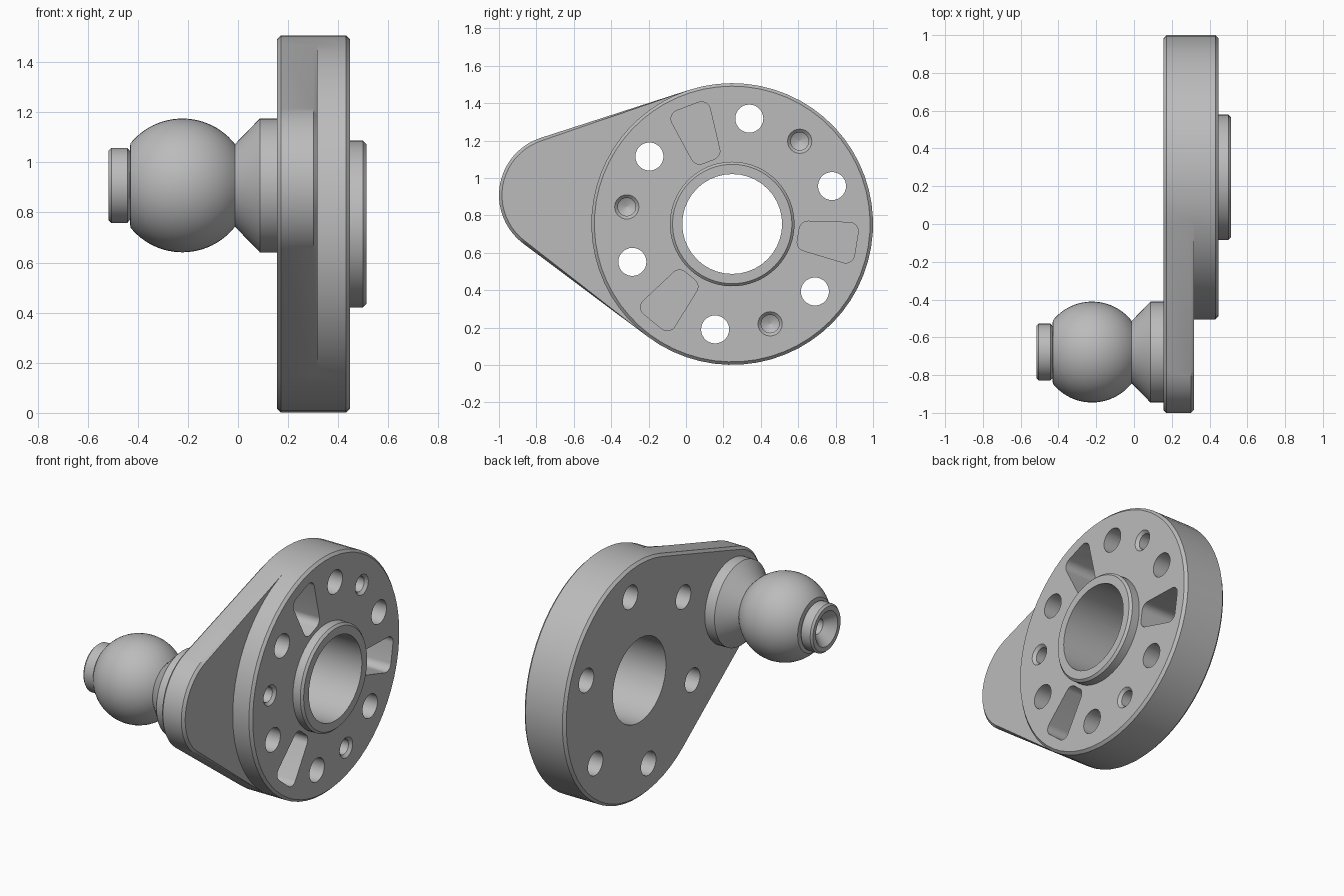
import bpy, bmesh, math
from math import cos, sin, pi, radians

if "Cube" in bpy.data.objects:
    bpy.data.objects.remove(bpy.data.objects["Cube"])

CY, CZ, R = 0.247, 0.754, 0.753      # disc axis (y, z) and radius
LY, LZ, LR = -0.678, 0.908, 0.322    # lug / ball axis and lug radius
BACK, STEP, FACE, TOP = 0.155, 0.317, 0.447, 0.513
CH = 0.016

grey = bpy.data.materials.new("machined_grey")
grey.diffuse_color = (0.5, 0.5, 0.5, 1)
grey.use_nodes = True
grey.node_tree.nodes["Principled BSDF"].inputs["Base Color"].default_value = grey.diffuse_color


def circle(y, z, r, n=32):
    return [(y + r * cos(2 * pi * i / n), z + r * sin(2 * pi * i / n)) for i in range(n)]


def loft(bm, layers):
    """Skin a stack of (x, outline) layers with equal point counts and cap the ends."""
    rings = [[bm.verts.new((x, y, z)) for y, z in pts] for x, pts in layers]
    n = len(rings[0])
    for a, b in zip(rings, rings[1:]):
        for i in range(n):
            j = (i + 1) % n
            bm.faces.new((a[i], a[j], b[j], b[i]))
    bm.faces.new(rings[0][::-1])
    bm.faces.new(rings[-1])


def turned(bm, y, z, profile, n=32):
    loft(bm, [(x, circle(y, z, r, n)) for x, r in profile])


def make(name, bm):
    bmesh.ops.remove_doubles(bm, verts=bm.verts, dist=1e-5)
    bmesh.ops.recalc_face_normals(bm, faces=bm.faces)
    me = bpy.data.meshes.new(name)
    bm.to_mesh(me)
    bm.free()
    me.materials.append(grey)
    ob = bpy.data.objects.new(name, me)
    bpy.context.collection.objects.link(ob)
    return ob


def smooth(ob):
    bpy.ops.object.select_all(action='DESELECT')
    ob.select_set(True)
    bpy.context.view_layer.objects.active = ob
    bpy.ops.object.shade_smooth_by_angle(angle=radians(30))


# Outlines: the disc arc is shared, the remaining points follow either lug or disc
phi = math.atan2(LZ - CZ, LY - CY)
half = math.acos((R - LR) / math.hypot(LY - CY, LZ - CZ))
t0, t1 = phi - half, phi + half
NR, NL = 40, 20
right = [t1 + (t0 + 2 * pi - t1) * i / NR for i in range(NR + 1)]
left_lug = [t0 + (t1 - t0) * i / NL for i in range(NL + 1)]
left_disc = [t0 + (t1 - t0) * (i + 1) / (NL + 2) for i in range(NL + 1)]


def arc(y, z, r, angles):
    return [(y + r * cos(a), z + r * sin(a)) for a in angles]


def teardrop(c_disc, c_lug):
    return arc(CY, CZ, R - c_disc, right) + arc(LY, LZ, LR - c_lug, left_lug)


def disc(r):
    return arc(CY, CZ, r, right + left_disc)


# Plate: teardrop back, raised disc and central boss in one skin
bm = bmesh.new()
loft(bm, [(BACK, teardrop(CH, CH)), (BACK + CH, teardrop(0, 0)),
          (STEP - CH, teardrop(0, 0)), (STEP, teardrop(0, CH)),
          (STEP, disc(R)), (FACE - CH, disc(R)), (FACE, disc(R - CH)),
          (FACE, disc(0.333)), (TOP - 0.014, disc(0.333)), (TOP, disc(0.319))])
plate = make("mounting_plate", bm)

# Cutters: bore, through holes, drilled blind holes, pockets
bm = bmesh.new()
turned(bm, CY, CZ, [(0.0, 0.267), (0.7, 0.267)], 40)


def polar(angle, u, v=0.0):
    return (CY + u * cos(angle) - v * sin(angle), CZ + u * sin(angle) + v * cos(angle))


def pocket_outline(angle):
    corners = [(0.405, 0.033), (0.405, -0.033), (0.625, -0.062), (0.625, 0.062)]
    slope = math.atan2(0.029, 0.22)
    normals = [pi / 2 + slope, pi, 1.5 * pi - slope, 2 * pi, 2.5 * pi + slope]
    spans = [(normals[0], normals[2]), ]
    ends = [(normals[0], pi), (pi, normals[2]), (normals[2], 2 * pi), (2 * pi, normals[4])]
    pts = []
    for (u, v), (a, b) in zip(corners, ends):
        for i in range(9):
            t = a + (b - a) * i / 8
            pts.append(polar(angle, u + 0.047 * cos(t), v + 0.047 * sin(t)))
    return pts


for k in range(6):
    y, z = polar(radians(20.8 + 60 * k), 0.571)
    turned(bm, y, z, [(0.0, 0.075), (0.7, 0.075)], 28)
for k in range(3):
    y, z = polar(radians(50.8 + 120 * k), 0.571)
    turned(bm, y, z, [(0.27, 0.001), (0.295, 0.048), (FACE - 0.017, 0.048),
                      (FACE + 0.003, 0.068)], 24)
    out = pocket_outline(radians(110.8 + 120 * k))
    loft(bm, [(0.2, out), (0.6, out)])
cutter = make("hole_cutter", bm)
cutter.hide_render = True

mod = plate.modifiers.new("holes", 'BOOLEAN')
mod.operation, mod.solver, mod.object = 'DIFFERENCE', 'EXACT', cutter
cut = bpy.data.meshes.new_from_object(plate.evaluated_get(bpy.context.evaluated_depsgraph_get()))
plate.modifiers.clear()
plate.data = cut
bpy.data.objects.remove(cutter)
smooth(plate)

# Ball stud: collar, cone, ball, tip and drilled centre, turned around x
BR, BX = 0.267, -0.222
profile = [(0.2, BR), (0.087, BR), (-0.012, 0.165)]
a0, a1 = math.asin(0.165 / BR), pi - math.asin(0.168 / BR)
profile += [(BX + BR * cos(a0 + (a1 - a0) * i / 24), BR * sin(a0 + (a1 - a0) * i / 24))
            for i in range(25)]
profile += [(-0.432, 0.138), (-0.442, 0.15), (-0.505, 0.15), (-0.517, 0.139),
            (-0.517, 0.11), (-0.455, 0.05), (-0.36, 0.05), (-0.335, 0.001)]
bm = bmesh.new()
turned(bm, LY, LZ, profile, 48)
smooth(make("ball_stud", bm))
